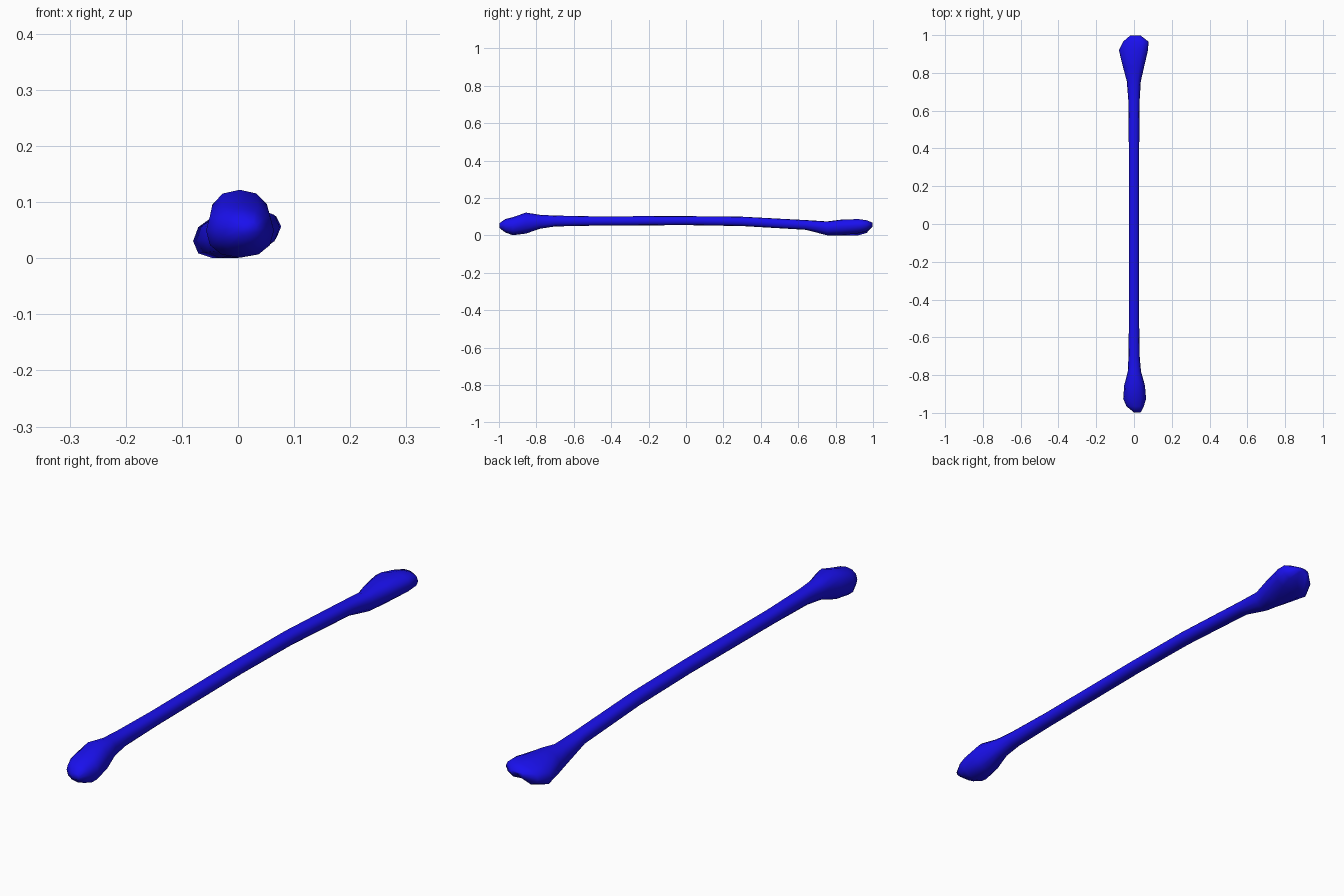
import bpy, bmesh, math

SIDES = 12
# cross-sections along the bone: y, x_min, x_max, z_min, z_max, tilt
RINGS = [
    (-0.998, 0.000, 0.035, 0.040, 0.065, 0.0),
    (-0.965, -0.040, 0.052, 0.015, 0.088, 0.0),
    (-0.925, -0.057, 0.064, 0.001, 0.098, 0.0),
    (-0.855, -0.052, 0.058, 0.010, 0.122, 0.0),
    (-0.780, -0.033, 0.037, 0.036, 0.110, 0.0),
    (-0.700, -0.029, 0.030, 0.048, 0.106, 0.0),
    (-0.500, -0.027, 0.027, 0.052, 0.102, 0.0),
    (0.000, -0.027, 0.027, 0.055, 0.103, 0.0),
    (0.300, -0.027, 0.027, 0.050, 0.100, 0.0),
    (0.640, -0.029, 0.029, 0.030, 0.082, 0.0),
    (0.755, -0.038, 0.036, 0.002, 0.076, 0.12),
    (0.830, -0.058, 0.053, 0.000, 0.086, 0.14),
    (0.920, -0.080, 0.074, 0.002, 0.088, 0.16),
    (0.965, -0.058, 0.077, 0.014, 0.080, 0.14),
    (0.998, -0.020, 0.035, 0.045, 0.068, 0.0),
]


def squash(v):
    # slightly boxy ellipse
    return math.copysign(abs(v) ** 0.88, v)


bm = bmesh.new()
loops = []
for y, x0, x1, z0, z1, tilt in RINGS:
    ring = []
    for i in range(SIDES):
        a = 2 * math.pi * i / SIDES
        x = (x0 + x1) / 2 + squash(math.cos(a)) * (x1 - x0) / 2
        z = (z0 + z1) / 2 + squash(math.sin(a)) * (z1 - z0) / 2
        z = max(0.0, z + tilt * (x - 0.01))
        # shallow groove between the two knuckles
        if y > 0.9 and i == 9 * SIDES // 12:
            z += 0.012
        ring.append(bm.verts.new((x, y, z)))
    loops.append(ring)

# skin between the rings
for a, b in zip(loops, loops[1:]):
    for i in range(SIDES):
        j = (i + 1) % SIDES
        bm.faces.new((a[i], a[j], b[j], b[i]))
bm.faces.new(loops[0])
bm.faces.new(loops[-1])
bmesh.ops.recalc_face_normals(bm, faces=bm.faces)
for f in bm.faces:
    f.smooth = True

mesh = bpy.data.meshes.new("long_bone")
bm.to_mesh(mesh)
bm.free()
bone = bpy.data.objects.new("long_bone", mesh)
bpy.context.collection.objects.link(bone)

blue = bpy.data.materials.new("blue")
blue.diffuse_color = (0.01, 0.005, 0.85, 1)
mesh.materials.append(blue)
